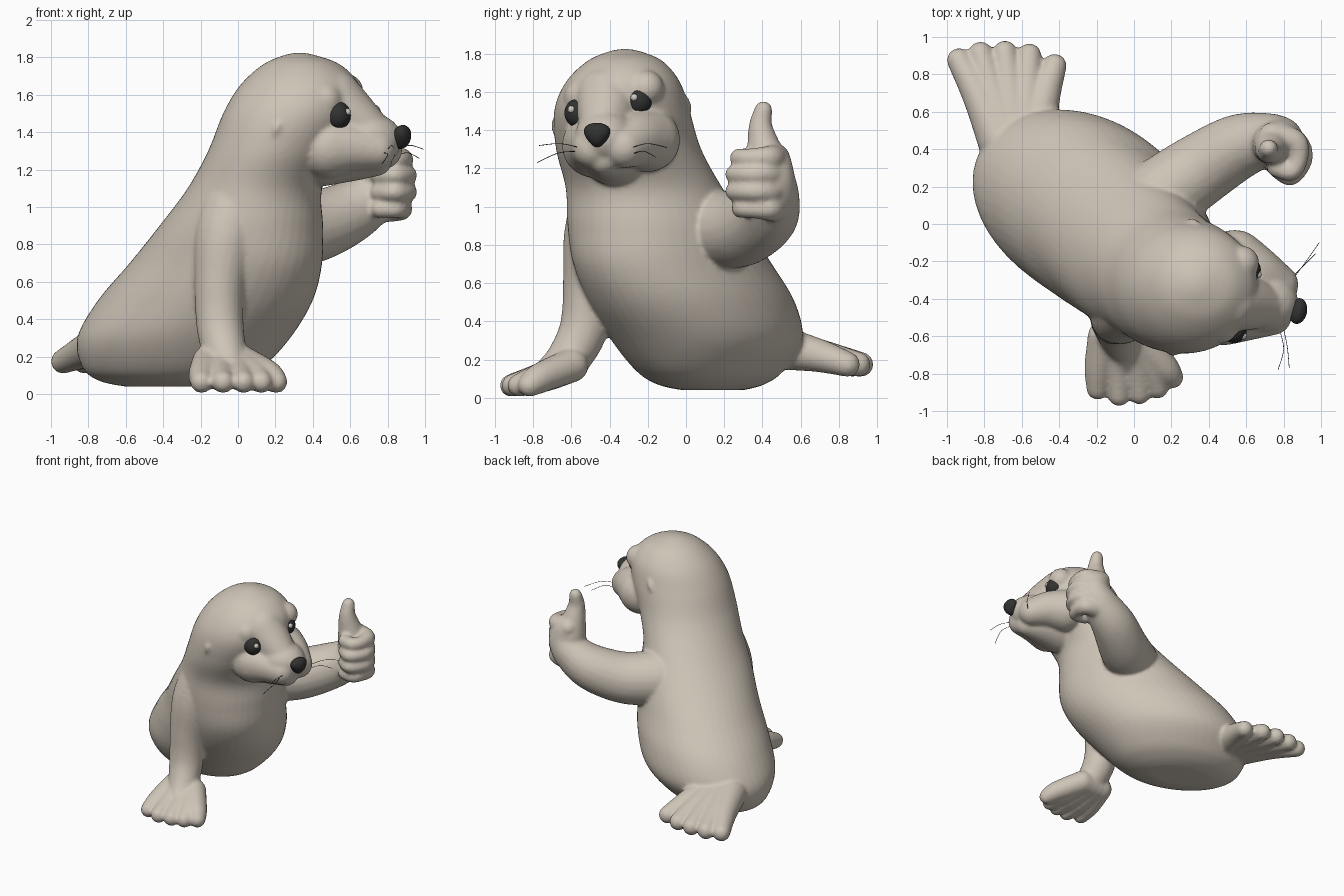
import bpy, bmesh, math
from mathutils import Vector, Matrix


def material(name, rgb):
    m = bpy.data.materials.new(name)
    m.diffuse_color = (*rgb, 1)
    return m


FUR = material("beige fur", (0.62, 0.555, 0.475))
DARK = material("dark grey", (0.03, 0.032, 0.03))
GLINT = material("pale glint", (0.62, 0.6, 0.55))


def finish(name, bm, mat):
    bmesh.ops.recalc_face_normals(bm, faces=bm.faces)
    mesh = bpy.data.meshes.new(name)
    bm.to_mesh(mesh)
    bm.free()
    mesh.materials.append(mat)
    for p in mesh.polygons:
        p.use_smooth = True
    ob = bpy.data.objects.new(name, mesh)
    bpy.context.collection.objects.link(ob)
    return ob


def ball(bm, c, r, subdiv=3):
    r = r if isinstance(r, tuple) else (r, r, r)
    m = Matrix.Translation(c) @ Matrix.Diagonal((*r, 1))
    return bmesh.ops.create_icosphere(bm, subdivisions=subdiv, radius=1, matrix=m)["verts"]


def spline(keys, steps):
    """Catmull-Rom through rows of numbers."""
    out = []
    for i in range(len(keys) - 1):
        a, b, c, d = keys[max(i - 1, 0)], keys[i], keys[i + 1], keys[min(i + 2, len(keys) - 1)]
        for s in range(steps):
            t = s / steps
            out.append([0.5 * (2 * q + (r - p) * t + (2 * p - 5 * q + 4 * r - u) * t * t
                               + (3 * q - p - 3 * r + u) * t ** 3)
                        for p, q, r, u in zip(a, b, c, d)])
    return out + [list(keys[-1])]


def limb(bm, keys, steps=6):
    """Rounded limb: overlapping balls along a path of (x, y, z, radius)."""
    for x, y, z, r in spline(keys, steps):
        ball(bm, (x, y, z), r)


def torso(bm, rows, n=48):
    """Loft of skewed ellipses given as (z, x0, x1, y0, y1, skew)."""
    rings = []
    for z, x0, x1, y0, y1, k in spline(rows, 5):
        cx, cy, hx, hy = (x0 + x1) / 2, (y0 + y1) / 2, (x1 - x0) / 2, (y1 - y0) / 2
        ring = []
        for i in range(n):
            c, s = math.cos(math.tau * i / n), math.sin(math.tau * i / n)
            ring.append(bm.verts.new((cx + hx * c, cy + hy * (k * c + math.sqrt(1 - k * k) * s), z)))
        rings.append(ring)
    for a, b in zip(rings, rings[1:]):
        for i in range(n):
            bm.faces.new((a[i], a[(i + 1) % n], b[(i + 1) % n], b[i]))
    bm.faces.new(rings[0][::-1])
    bm.faces.new(rings[-1])


skin = bmesh.new()

# torso, neck and head
torso(skin, [
    (0.04, -0.60, -0.12, -0.02, 0.30, -0.35),
    (0.07, -0.74, 0.00, -0.15, 0.41, -0.3),
    (0.14, -0.83, 0.13, -0.26, 0.51, -0.25),
    (0.30, -0.86, 0.28, -0.39, 0.61, -0.22),
    (0.50, -0.75, 0.40, -0.51, 0.57, -0.27),
    (0.70, -0.58, 0.45, -0.59, 0.45, -0.26),
    (0.90, -0.42, 0.455, -0.62, 0.32, -0.14),
    (1.10, -0.27, 0.45, -0.63, 0.19, -0.04),
    (1.30, -0.16, 0.55, -0.68, 0.08, 0),
    (1.50, -0.08, 0.65, -0.69, 0.02, 0),
    (1.65, 0.01, 0.65, -0.63, -0.03, 0),
    (1.76, 0.13, 0.55, -0.52, -0.12, 0),
    (1.81, 0.24, 0.42, -0.41, -0.23, 0),
    (1.825, 0.31, 0.35, -0.34, -0.30, 0)])

# muzzle, bridge, cheeks, jaw and brows
ball(skin, (0.68, -0.42, 1.36), (0.2, 0.165, 0.15))
limb(skin, [(0.50, -0.41, 1.57, 0.17), (0.60, -0.42, 1.48, 0.15), (0.72, -0.44, 1.39, 0.11)])
limb(skin, [(0.48, -0.48, 1.32, 0.17), (0.60, -0.49, 1.32, 0.135), (0.74, -0.49, 1.305, 0.105)])
limb(skin, [(0.54, -0.20, 1.35, 0.17), (0.65, -0.26, 1.35, 0.145), (0.77, -0.325, 1.31, 0.11)])
limb(skin, [(0.45, -0.38, 1.30, 0.19), (0.62, -0.40, 1.28, 0.14), (0.74, -0.43, 1.25, 0.085)])
ball(skin, (0.46, -0.54, 1.57), 0.1)
ball(skin, (0.575, -0.21, 1.62), 0.095)

# ears
limb(skin, [(0.235, -0.672, 1.46, 0.018), (0.21, -0.685, 1.43, 0.022), (0.195, -0.68, 1.39, 0.018)])
limb(skin, [(0.34, -0.01, 1.57, 0.018), (0.32, 0.005, 1.54, 0.022), (0.30, 0.01, 1.50, 0.018)])

# supporting front flipper
limb(skin, [(0.0, -0.40, 1.05, 0.19), (-0.06, -0.465, 0.85, 0.175), (-0.095, -0.505, 0.62, 0.14),
            (-0.10, -0.52, 0.45, 0.13), (-0.09, -0.55, 0.32, 0.125), (-0.06, -0.63, 0.19, 0.11),
            (-0.03, -0.72, 0.13, 0.08)])
for x, y in [(-0.195, -0.88), (-0.08, -0.915), (0.03, -0.905), (0.125, -0.875), (0.205, -0.82)]:
    limb(skin, [(-0.07 + x * 0.45, -0.60, 0.17, 0.09), (x * 0.85 - 0.02, -0.76, 0.105, 0.08),
                (x, y, 0.065, 0.06)], 8)

# hind flipper
for x, y in [(-0.935, 0.875), (-0.82, 0.91), (-0.69, 0.915), (-0.56, 0.90), (-0.425, 0.845)]:
    bx = -0.63 + (x + 0.68) * 0.35
    limb(skin, [(bx, 0.45, 0.27, 0.12), ((bx + x) / 2, 0.68, 0.225, 0.09),
                (x, y, 0.175, 0.066)], 8)

# raised arm with fist and thumb
limb(skin, [(0.15, 0.15, 0.88, 0.21), (0.35, 0.29, 0.88, 0.195), (0.55, 0.41, 0.95, 0.175),
            (0.70, 0.45, 1.04, 0.145), (0.78, 0.45, 1.13, 0.125), (0.77, 0.45, 1.22, 0.105)], 8)
for z, out in [(0.99, -0.02), (1.08, 0.015), (1.17, 0.015), (1.255, -0.01)]:
    limb(skin, [(0.74, 0.47, z, 0.075), (0.86, 0.44, z, 0.065), (0.89 + out, 0.35, z, 0.052),
                (0.84, 0.27 - out, z, 0.05), (0.76, 0.30, z, 0.05)])
limb(skin, [(0.75, 0.43, 1.18, 0.12), (0.73, 0.405, 1.32, 0.085), (0.72, 0.39, 1.42, 0.062),
            (0.72, 0.405, 1.505, 0.048)])

body = finish("seal_body", skin, FUR)
rm = body.modifiers.new("fuse", "REMESH")
rm.mode = "VOXEL"
rm.voxel_size = 0.013
rm.use_smooth_shade = True
sm = body.modifiers.new("soften", "SMOOTH")
sm.factor = 0.5
sm.iterations = 7
bpy.context.view_layer.objects.active = body
for m in ("fuse", "soften"):
    bpy.ops.object.modifier_apply(modifier=m)

# eyes with glints
for side, c, look in [("right", (0.535, -0.568, 1.49), (0.8, -0.5, 0.3)),
                      ("left", (0.61, -0.245, 1.555), (0.85, -0.4, 0.25))]:
    bm = bmesh.new()
    ball(bm, c, (0.068, 0.068, 0.074), 4)
    finish(side + "_eye", bm, DARK)
    bm = bmesh.new()
    ball(bm, Vector(c) + Vector(look).normalized() * 0.06, 0.02)
    finish(side + "_eye_glint", bm, GLINT)

# nose, narrower at the bottom
bm = bmesh.new()
for v in ball(bm, (0, 0, 0), (0.05, 0.077, 0.064), 4):
    v.co.y *= 0.85 + v.co.z * 5
    v.co.x += v.co.z * 0.1
bmesh.ops.transform(bm, verts=bm.verts,
                    matrix=Matrix.Translation((0.875, -0.465, 1.375)) @ Matrix.Rotation(-0.2, 4, "Z"))
finish("nose", bm, DARK)

# whiskers
bm = bmesh.new()
for a, mid, tip in [((0.80, -0.56, 1.31), (0.82, -0.66, 1.33), (0.83, -0.77, 1.32)),
                    ((0.78, -0.57, 1.29), (0.80, -0.67, 1.28), (0.77, -0.78, 1.23)),
                    ((0.86, -0.28, 1.31), (0.92, -0.20, 1.33), (0.99, -0.10, 1.31)),
                    ((0.86, -0.27, 1.28), (0.91, -0.22, 1.29), (0.97, -0.16, 1.26))]:
    pts = [Vector(p) for p in spline([a, mid, tip], 6)]
    for p, q in zip(pts, pts[1:]):
        m = Matrix.Translation((p + q) / 2) @ (q - p).to_track_quat("Z", "Y").to_matrix().to_4x4()
        bmesh.ops.create_cone(bm, segments=6, radius1=0.0018, radius2=0.0018,
                              depth=(q - p).length, matrix=m)
finish("whiskers", bm, DARK)
